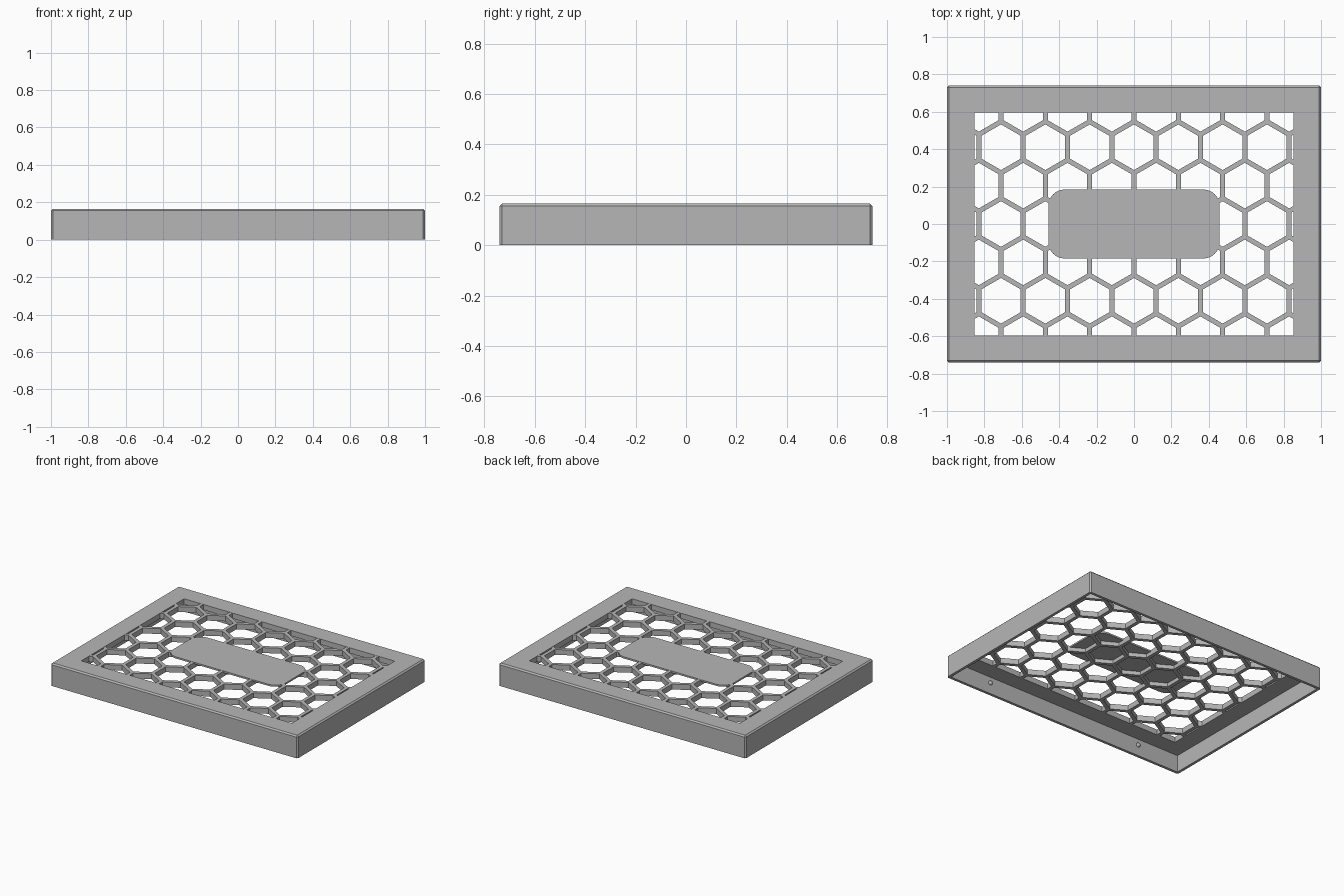
import bpy, bmesh, math
from mathutils import Vector

if "Cube" in bpy.data.objects:
    bpy.data.objects.remove(bpy.data.objects["Cube"], do_unlink=True)

HX, HY, H = 1.0, 0.74, 0.165      # outer half sizes and height
OX, OY = 0.853, 0.595             # opening half sizes
TOP, WALL, EDGE = 0.04, 0.02, 0.01
PITCH, STRUT = 0.237, 0.026       # honeycomb

grey = bpy.data.materials.new("plain_grey")
grey.use_nodes = True
colour = (0.47, 0.47, 0.47, 1)
grey.diffuse_color = colour
grey.node_tree.nodes["Principled BSDF"].inputs["Base Color"].default_value = colour


def finish(bm, name):
    bmesh.ops.remove_doubles(bm, verts=bm.verts, dist=1e-4)
    bmesh.ops.recalc_face_normals(bm, faces=bm.faces)
    mesh = bpy.data.meshes.new(name)
    bm.to_mesh(mesh)
    bm.free()
    mesh.materials.append(grey)
    obj = bpy.data.objects.new(name, mesh)
    bpy.context.collection.objects.link(obj)
    return obj


def rounded_rect(hx, hy, r, steps):
    """Corner-arc outline of a rectangle, counter-clockwise."""
    pts = []
    for i, (sx, sy) in enumerate([(1, 1), (-1, 1), (-1, -1), (1, -1)]):
        for k in range(steps + 1):
            a = math.pi / 2 * (i + k / steps)
            pts.append((sx * (hx - r) + r * math.cos(a), sy * (hy - r) + r * math.sin(a)))
    return pts


# Frame: one wall-and-rim section carried round the rectangle
bm = bmesh.new()
section = [(HX, HY, 0, EDGE), (HX, HY, H - EDGE, EDGE),
           (HX - EDGE, HY - EDGE, H, 0), (OX, OY, H, 0), (OX, OY, H - TOP, 0),
           (HX - WALL, HY - WALL, H - TOP, 0), (HX - WALL, HY - WALL, 0, 0)]
rings = [[bm.verts.new((x, y, z)) for x, y in rounded_rect(hx, hy, r, 1)]
         for hx, hy, z, r in section]
for a, b in zip(rings, rings[1:] + rings[:1]):
    for i in range(len(a)):
        j = (i + 1) % len(a)
        bm.faces.new((a[i], a[j], b[j], b[i]))
finish(bm, "frame")

# Honeycomb: a ring of struts per cell, trimmed to the opening
bm = bmesh.new()
outer_r = PITCH / math.sqrt(3)
inner_r = (PITCH - STRUT) / math.sqrt(3)
z_top, z_low = H - 0.001, H - TOP
for row in range(-4, 5):
    for col in range(-5, 6):
        cx = (col + (row % 2) / 2) * PITCH
        cy = row * PITCH * math.sqrt(3) / 2

        def hexagon(r, z):
            return [bm.verts.new((cx + r * math.sin(k * math.pi / 3),
                                  cy + r * math.cos(k * math.pi / 3), z)) for k in range(6)]
        loops = [hexagon(outer_r, z_top), hexagon(inner_r, z_top),
                 hexagon(inner_r, z_low), hexagon(outer_r, z_low)]
        for a, b in zip(loops, loops[1:]):
            for i in range(6):
                j = (i + 1) % 6
                bm.faces.new((a[i], a[j], b[j], b[i]))
bmesh.ops.remove_doubles(bm, verts=bm.verts, dist=1e-4)
for n in [(1, 0, 0), (-1, 0, 0), (0, 1, 0), (0, -1, 0)]:
    n = Vector(n)
    limit = OX if n.x else OY
    bmesh.ops.bisect_plane(bm, geom=bm.verts[:] + bm.edges[:] + bm.faces[:],
                           plane_co=n * limit, plane_no=n, clear_outer=True)
finish(bm, "honeycomb_grille")

# Centre plate with rounded corners
bm = bmesh.new()
outline = rounded_rect(0.457, 0.184, 0.085, 8)
face = bm.faces.new([bm.verts.new((x, y, H - 0.012)) for x, y in outline])
lid = bmesh.ops.extrude_face_region(bm, geom=[face], use_keep_orig=True)
bmesh.ops.translate(bm, vec=(0, 0, 0.012),
                    verts=[g for g in lid["geom"] if isinstance(g, bmesh.types.BMVert)])
finish(bm, "centre_plate")

# Small snap bumps on the inside of the long walls
for side, sy in (("front", -1), ("back", 1)):
    for hand, sx in (("left", 1), ("right", -1)):
        bm = bmesh.new()
        bmesh.ops.create_uvsphere(bm, u_segments=16, v_segments=8, radius=0.016)
        for f in bm.faces:
            f.smooth = True
        bump = finish(bm, f"{side}_{hand}_bump")
        bump.location = (sx * 0.64, sy * (HY - WALL), 0.08)
